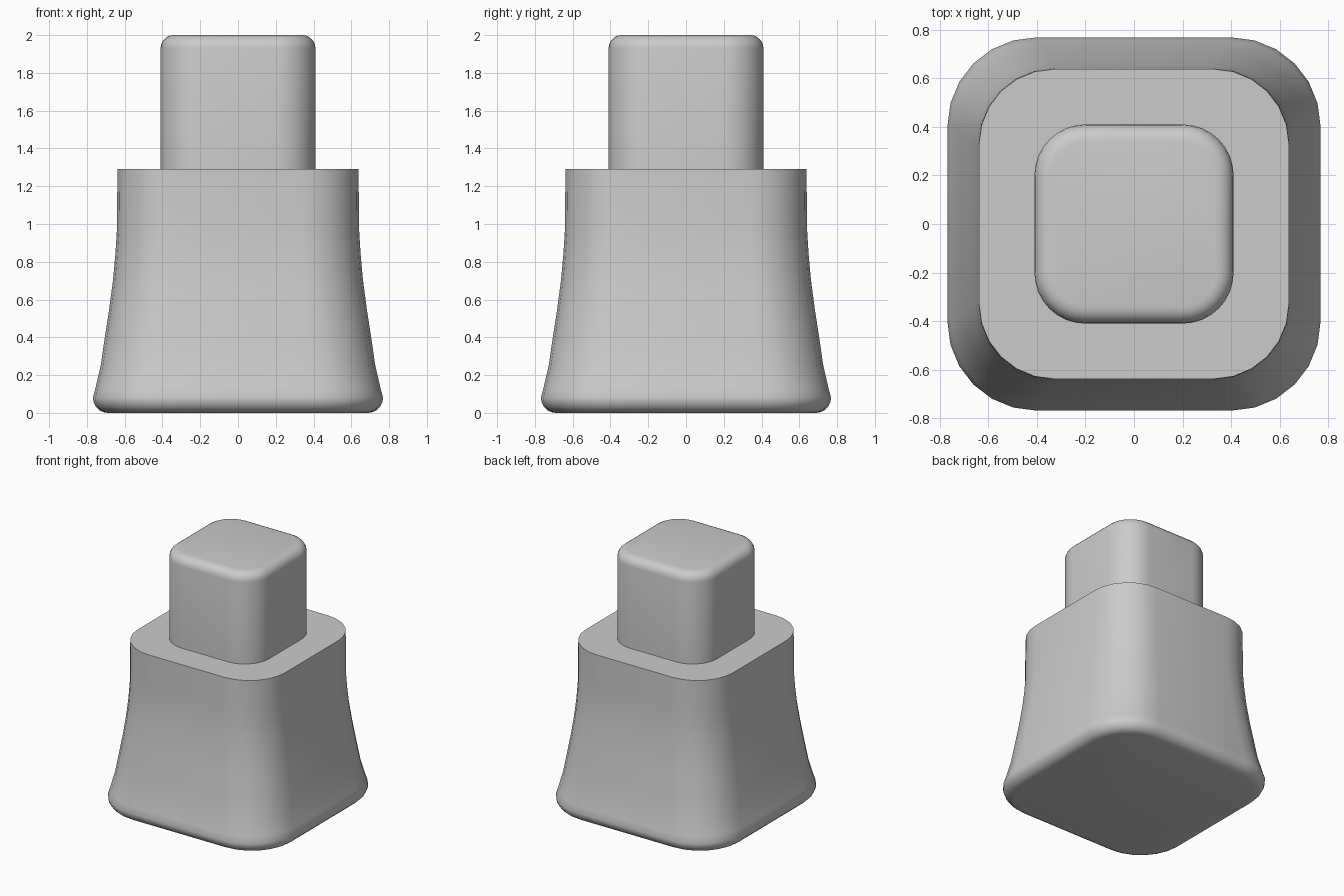
import bpy, bmesh, math

cube = bpy.data.objects.get("Cube")
if cube:
    bpy.data.objects.remove(cube, do_unlink=True)

grey = bpy.data.materials.new("plain grey")
grey.use_nodes = True
colour = (0.6, 0.6, 0.6, 1)
grey.diffuse_color = colour
grey.node_tree.nodes["Principled BSDF"].inputs["Base Color"].default_value = colour


def rounded_square(half, radius, z, steps):
    """Outline of a square with rounded corners at height z."""
    points = []
    for corner in range(4):
        mid = math.radians(45 + 90 * corner)
        cx = math.copysign(half - radius, math.cos(mid))
        cy = math.copysign(half - radius, math.sin(mid))
        for i in range(steps + 1):
            a = math.radians(90 * (corner + i / steps))
            points.append((cx + radius * math.cos(a), cy + radius * math.sin(a), z))
    return points


def loft(name, sections, steps):
    """Skin a stack of rounded squares given as (half width, radius, height)."""
    bm = bmesh.new()
    rings = [[bm.verts.new(p) for p in rounded_square(*s, steps)] for s in sections]
    n = len(rings[0])
    for low, high in zip(rings, rings[1:]):
        for i in range(n):
            j = (i + 1) % n
            bm.faces.new((low[i], low[j], high[j], high[i]))
    bm.faces.new(rings[0][::-1])
    bm.faces.new(rings[-1])
    mesh = bpy.data.meshes.new(name)
    bm.to_mesh(mesh)
    bm.free()
    mesh.materials.append(grey)
    obj = bpy.data.objects.new(name, mesh)
    bpy.context.collection.objects.link(obj)
    bpy.ops.object.select_all(action="DESELECT")
    obj.select_set(True)
    bpy.context.view_layer.objects.active = obj
    bpy.ops.object.shade_smooth_by_angle(angle=math.radians(40))
    return obj


def fillet(half, radius, z, size, up, steps=5):
    """Quarter-round edge sections from the side wall to the flat cap."""
    out = []
    for i in range(steps + 1):
        a = math.radians(90 * i / steps)
        inset = size * (1 - math.cos(a))
        out.append((half - inset, radius - inset, z + up * size * math.sin(a)))
    return out


# Flared base with a rolled bottom edge and a crisp flat shoulder
flare = [(0.755, 0.36, 0.13), (0.727, 0.35, 0.25), (0.705, 0.345, 0.4),
         (0.682, 0.335, 0.55), (0.662, 0.325, 0.7), (0.65, 0.32, 0.83),
         (0.642, 0.315, 0.95), (0.64, 0.31, 1.1), (0.638, 0.31, 1.29)]
loft("flared_base", fillet(0.768, 0.365, 0.08, 0.08, -1)[::-1] + flare, 6)

# Square post with rounded top edge
loft("top_post", [(0.41, 0.21, 1.27)] + fillet(0.41, 0.21, 1.93, 0.07, 1), 8)
